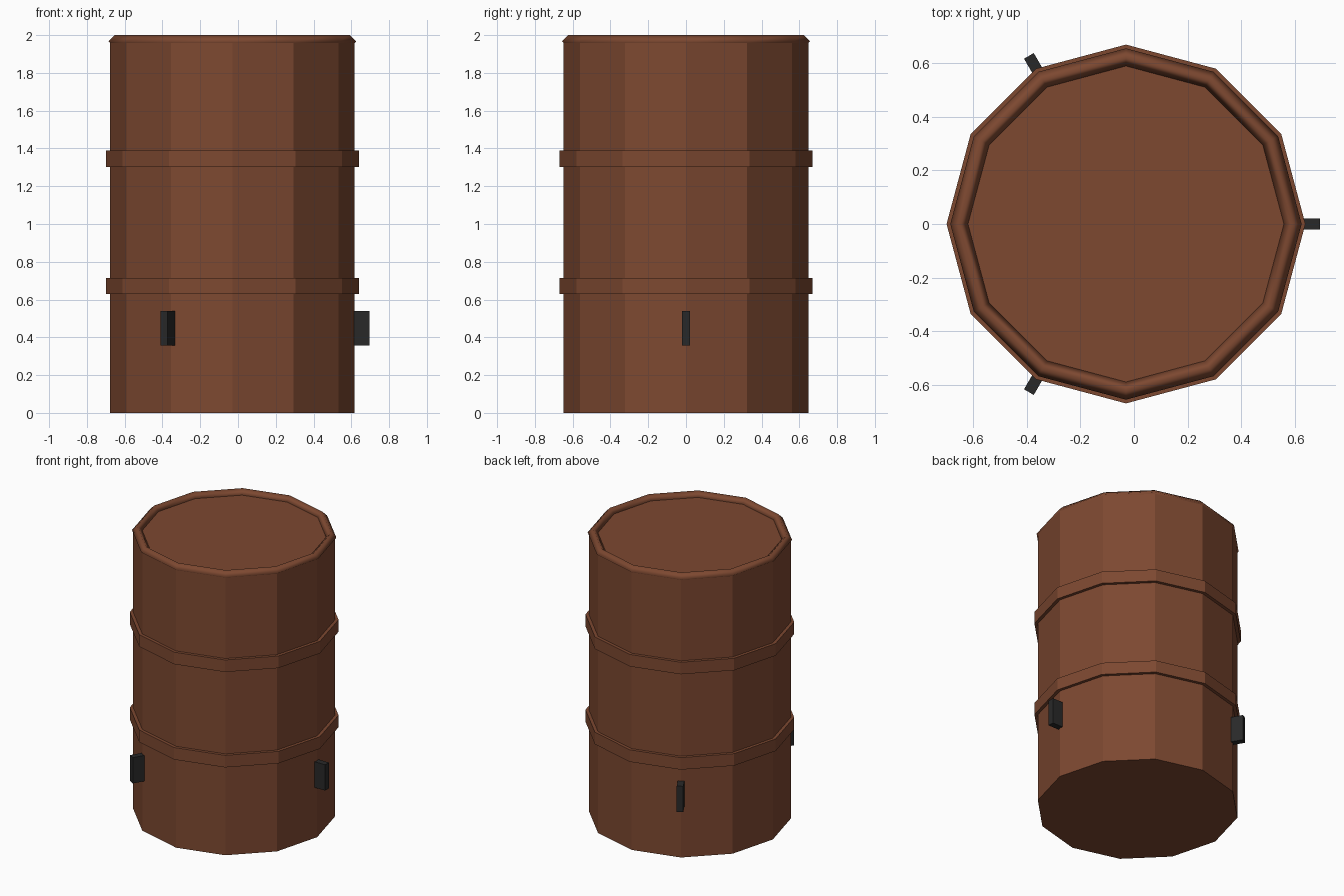
import bpy, bmesh, math
from mathutils import Matrix

cube = bpy.data.objects.get("Cube")
if cube:
    bpy.data.objects.remove(cube, do_unlink=True)

SIDES = 12
CENTRE = Matrix.Translation((-0.03, 0, 0))


def material(name, colour):
    mat = bpy.data.materials.new(name)
    mat.use_nodes = True
    mat.diffuse_color = colour
    mat.node_tree.nodes["Principled BSDF"].inputs["Base Color"].default_value = colour
    return mat


rust = material("rust_brown", (0.205, 0.065, 0.03, 1))
black = material("dark_rubber", (0.022, 0.022, 0.022, 1))


def finish(name, bm, mat, smooth=False):
    bmesh.ops.transform(bm, matrix=CENTRE, verts=bm.verts)
    bmesh.ops.recalc_face_normals(bm, faces=bm.faces)
    for face in bm.faces:
        face.smooth = smooth
    mesh = bpy.data.meshes.new(name)
    bm.to_mesh(mesh)
    bm.free()
    mesh.materials.append(mat)
    obj = bpy.data.objects.new(name, mesh)
    bpy.context.collection.objects.link(obj)
    return obj


def drum(name, radius, bottom, top):
    """Twelve-sided closed cylinder with a corner on the +x axis."""
    bm = bmesh.new()
    ring = [bm.verts.new((radius * math.cos(math.tau * i / SIDES),
                          radius * math.sin(math.tau * i / SIDES), bottom))
            for i in range(SIDES)]
    base = bm.faces.new(ring)
    lid = bmesh.ops.extrude_face_region(bm, geom=[base], use_keep_orig=True)
    moved = [v for v in lid["geom"] if isinstance(v, bmesh.types.BMVert)]
    bmesh.ops.translate(bm, verts=moved, vec=(0, 0, top - bottom))
    return finish(name, bm, rust)


# Barrel body with its flat lid, and the two raised hoops
drum("barrel_body", 0.648, 0.0, 1.965)
drum("lower_hoop", 0.67, 0.63, 0.715)
drum("upper_hoop", 0.67, 1.303, 1.388)

# Rolled rim: a diamond section swept around the top edge
bm = bmesh.new()
mid, r, z = 0.623, 0.033, 1.967
section = [(mid + r, z), (mid, z + r), (mid - r, z), (mid, z - r)]
rings = [[bm.verts.new((d * math.cos(math.tau * i / SIDES),
                        d * math.sin(math.tau * i / SIDES), h))
          for d, h in section] for i in range(SIDES)]
for i in range(SIDES):
    a, b = rings[i], rings[(i + 1) % SIDES]
    for j in range(4):
        k = (j + 1) % 4
        bm.faces.new((a[j], b[j], b[k], a[k]))
finish("top_rim", bm, rust, smooth=True)

# Three small side blocks, evenly spaced around the foot
for i, label in enumerate(("left", "back_right", "front_right")):
    bm = bmesh.new()
    bmesh.ops.create_cube(bm, size=1, matrix=(
        Matrix.Rotation(math.tau * i / 3, 4, 'Z')
        @ Matrix.Translation((0.684, 0, 0.448))
        @ Matrix.Diagonal((0.082, 0.042, 0.182, 1))))
    finish(label + "_block", bm, black)
